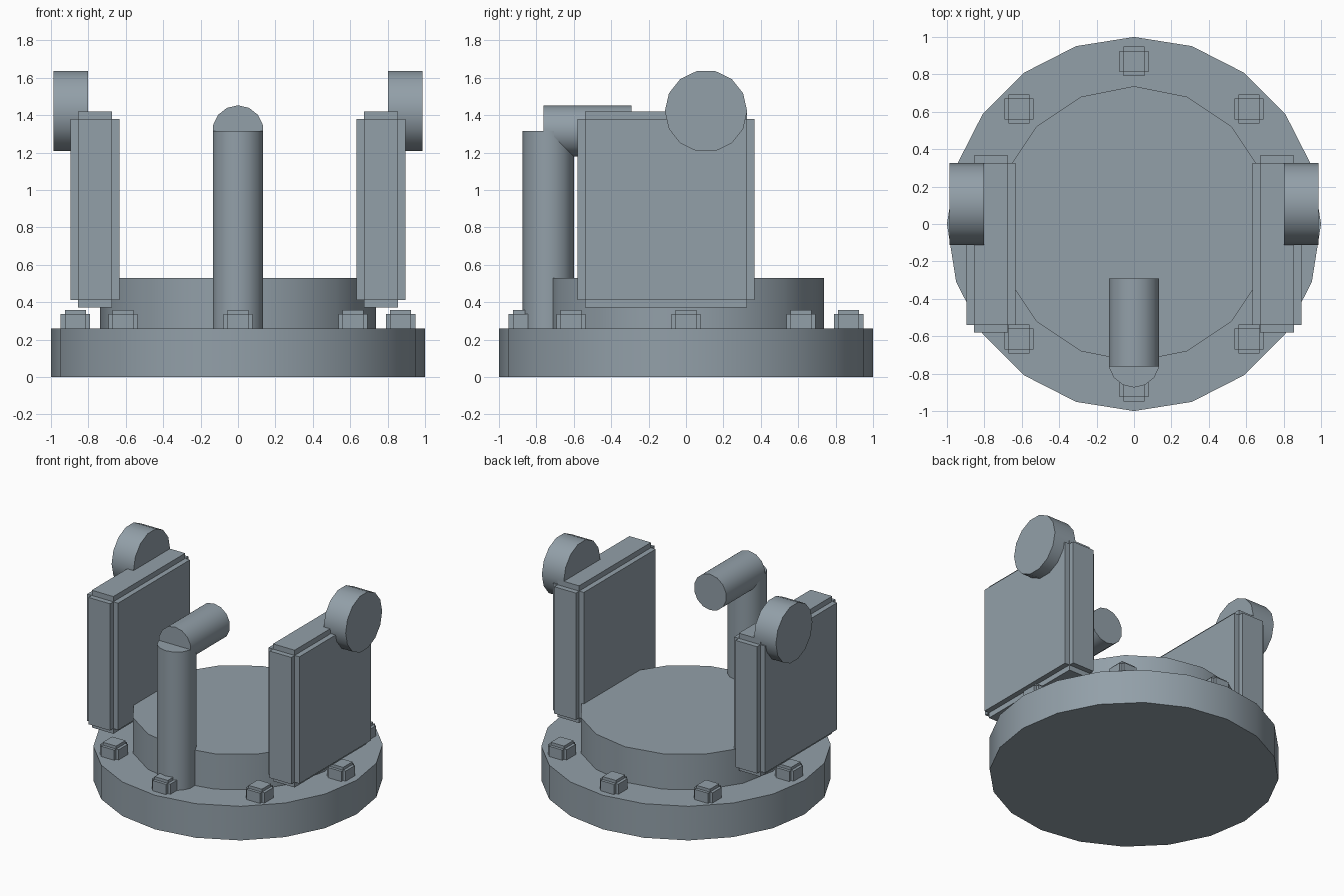
import bpy, bmesh
from math import radians, cos, sin, pi
from mathutils import Vector

if "Cube" in bpy.data.objects:
    bpy.data.objects.remove(bpy.data.objects["Cube"])

# Blue-grey metal for every part
steel = bpy.data.materials.new("blue_grey_metal")
steel.diffuse_color = (0.29, 0.35, 0.395, 1)
steel.use_nodes = True
steel.node_tree.nodes["Principled BSDF"].inputs["Base Color"].default_value = steel.diffuse_color


def cylinder(name, sides, r, depth, loc, rot=(0, 0, 0)):
    bpy.ops.mesh.primitive_cylinder_add(vertices=sides, radius=r, depth=depth,
                                        location=loc, rotation=rot)
    ob = bpy.context.object
    ob.name = name
    ob.data.materials.append(steel)
    bpy.ops.object.shade_smooth_by_angle(angle=radians(30))
    return ob


def stepped_block(name, lo, hi, step):
    """Box whose six faces are each pushed out, leaving notched edges."""
    lo, hi = Vector(lo), Vector(hi)
    core = hi - lo - Vector((2 * step,) * 3)
    bm = bmesh.new()
    bmesh.ops.create_cube(bm, size=1)
    bmesh.ops.scale(bm, vec=core, verts=bm.verts)
    bm.normal_update()
    for f in bmesh.ops.extrude_discrete_faces(bm, faces=bm.faces[:])["faces"]:
        f.normal_update()
        bmesh.ops.translate(bm, vec=f.normal * step, verts=f.verts)
    bmesh.ops.recalc_face_normals(bm, faces=bm.faces)
    me = bpy.data.meshes.new(name)
    bm.to_mesh(me)
    bm.free()
    me.materials.append(steel)
    ob = bpy.data.objects.new(name, me)
    ob.location = (lo + hi) / 2
    bpy.context.collection.objects.link(ob)
    return ob


# Round base and raised platform
cylinder("base", 20, 1.0, 0.26, (0, 0, 0.13))
cylinder("platform", 16, 0.737, 0.28, (0, 0, 0.39))

# Ring of eight bolts
for i in range(8):
    a = i * pi / 4
    x, y = 0.87 * cos(a), 0.87 * sin(a)
    stepped_block(f"bolt_{i + 1}", (x - 0.078, y - 0.078, 0.2),
                  (x + 0.078, y + 0.078, 0.36), 0.022)

# Upright pipe with a spout pointing inwards
cylinder("pipe", 14, 0.137, 1.065, (0, -0.737, 0.7825))
cylinder("spout", 14, 0.137, 0.47, (0, -0.526, 1.316), (pi / 2, 0, 0))

# Side panels with round knobs
for side, s in (("right", 1), ("left", -1)):
    xs = sorted((s * 0.634, s * 0.896))
    stepped_block(f"{side}_panel", (xs[0], -0.58, 0.373), (xs[1], 0.366, 1.42), 0.04)
    cylinder(f"{side}_knob", 14, 0.22, 0.185, (s * 0.895, 0.107, 1.422), (0, pi / 2, 0))
